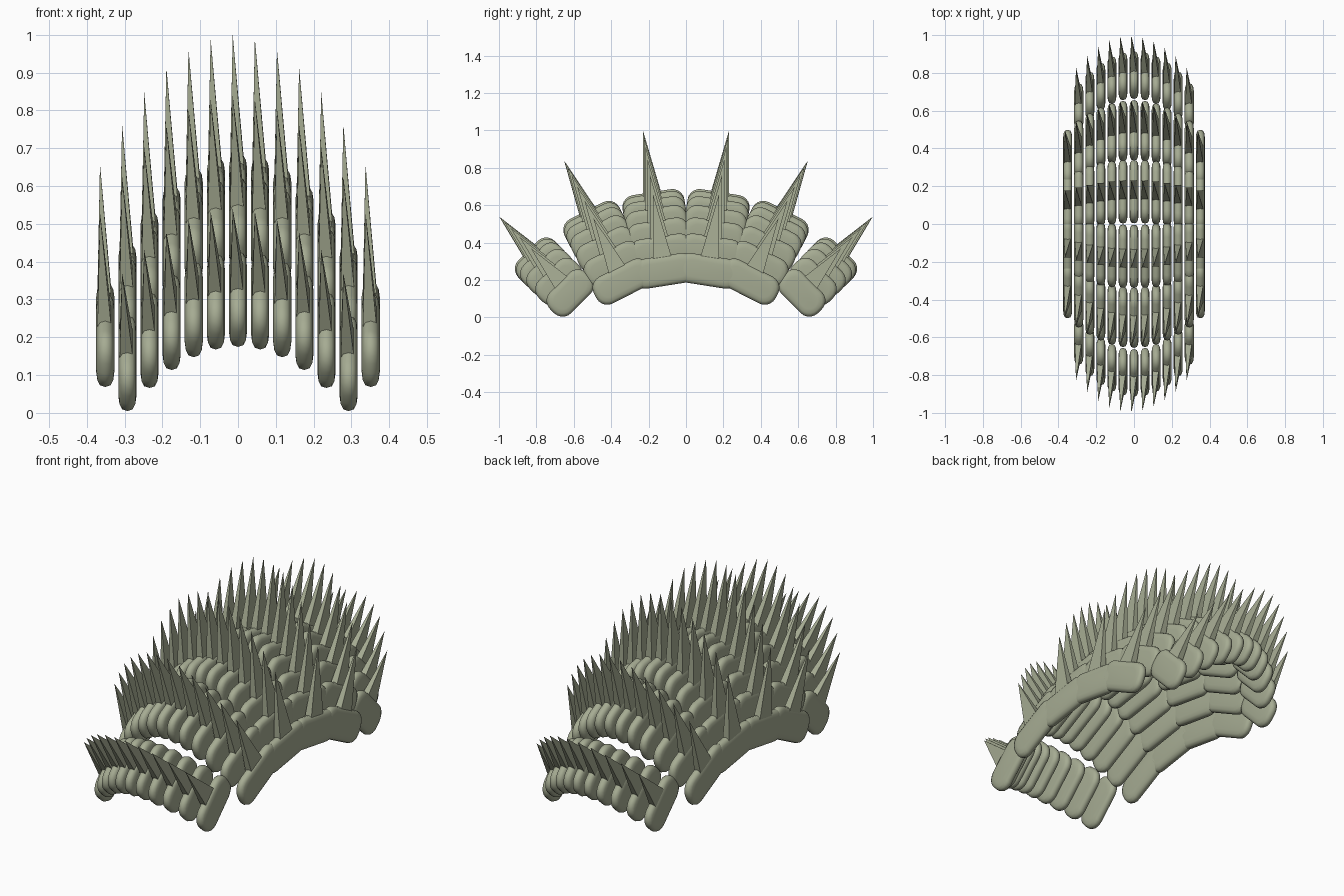
import bpy, bmesh, math
from mathutils import Matrix, Vector

old = bpy.data.objects.get("Cube")
if old:
    bpy.data.objects.remove(old, do_unlink=True)

mat = bpy.data.materials.new("sage_green")
mat.use_nodes = True
mat.diffuse_color = (0.38, 0.41, 0.29, 1)
mat.node_tree.nodes["Principled BSDF"].inputs["Base Color"].default_value = mat.diffuse_color

SPACING = 0.0585      # gap between neighbouring ribs
DROP = 0.0096         # how fast ribs sink away from the middle
THICK = 0.16
# tilt, distance along the tangent, distance along the normal, length, spike height, spike lean
ROWS = {
    "inner": (9, 0.077, 0.61, 0.335, 0.414, -0.006),
    "middle": (27, 0.215, 0.67, 0.33, 0.374, -0.015),
    "outer": (45, 0.345, 0.77, 0.275, 0.318, -0.02),
}


def finish(bm, name):
    bmesh.ops.recalc_face_normals(bm, faces=bm.faces)
    mesh = bpy.data.meshes.new(name)
    bm.to_mesh(mesh)
    bm.free()
    mesh.materials.append(mat)
    return mesh


def outline(length, inset):
    """Rounded rectangle in the y-z plane."""
    r = 0.065 - inset * 0.6
    pts = []
    for q, (sy, sz) in enumerate(((1, 1), (-1, 1), (-1, -1), (1, -1))):
        cy = sy * (length / 2 - inset - r)
        cz = sz * (THICK / 2 - inset - r)
        for k in range(6):
            a = math.radians(90 * q + 18 * k)
            pts.append((cy + r * math.cos(a), cz + r * math.sin(a)))
    return pts


def pad_mesh(name, length):
    """Pillow shaped pad, made of outlines stacked across x."""
    half = [(0.024, 0.035), (0.021, 0.016), (0.014, 0.004)]
    layers = [(-x, i) for x, i in half] + [(0, 0)] + half[::-1]
    bm = bmesh.new()
    rings = [[bm.verts.new((x, y, z)) for y, z in outline(length, inset)]
             for x, inset in layers]
    for a, b in zip(rings, rings[1:]):
        for i in range(len(a)):
            j = (i + 1) % len(a)
            bm.faces.new((a[i], a[j], b[j], b[i]))
    bm.faces.new(rings[0])
    bm.faces.new(rings[-1])
    mesh = finish(bm, name)
    return mesh


def spike_mesh(name, height, lean):
    """Four sided spike with its tip leaning to one side."""
    bm = bmesh.new()
    base = [bm.verts.new((sx * 0.022, sy * 0.06, 0))
            for sx, sy in ((1, 1), (-1, 1), (-1, -1), (1, -1))]
    tip = bm.verts.new((-0.014, lean, height))
    bm.faces.new(base)
    for i in range(4):
        bm.faces.new((base[i], base[(i + 1) % 4], tip))
    return finish(bm, name)


def place(name, mesh, matrix):
    ob = bpy.data.objects.new(name, mesh)
    bpy.context.collection.objects.link(ob)
    ob.matrix_world = matrix
    return ob


pads = []
for row, (tilt, along, out, length, height, lean) in ROWS.items():
    pad = pad_mesh(row + "_pad", length)
    for side, s in (("back", 1), ("front", -1)):
        spike = spike_mesh(f"{row}_{side}_spike", height, s * lean)
        rot = Matrix.Rotation(math.radians(-s * tilt), 4, "X")
        count = 5 if row == "outer" else 6
        for n in range(-count, count + 1):
            offset = Vector((n * SPACING, s * along, out - DROP * n * n))
            m = rot @ Matrix.Translation(offset)
            pads.append(place(f"{row}_{side}_pad", pad, m))
            place(f"{row}_{side}_spike", spike, m)

# Smooth pads, flat spikes
bpy.ops.object.select_all(action="DESELECT")
for row in ROWS:
    ob = next(p for p in pads if p.data.name.startswith(row))
    ob.select_set(True)
    bpy.context.view_layer.objects.active = ob
bpy.ops.object.shade_smooth_by_angle(angle=math.radians(50))
